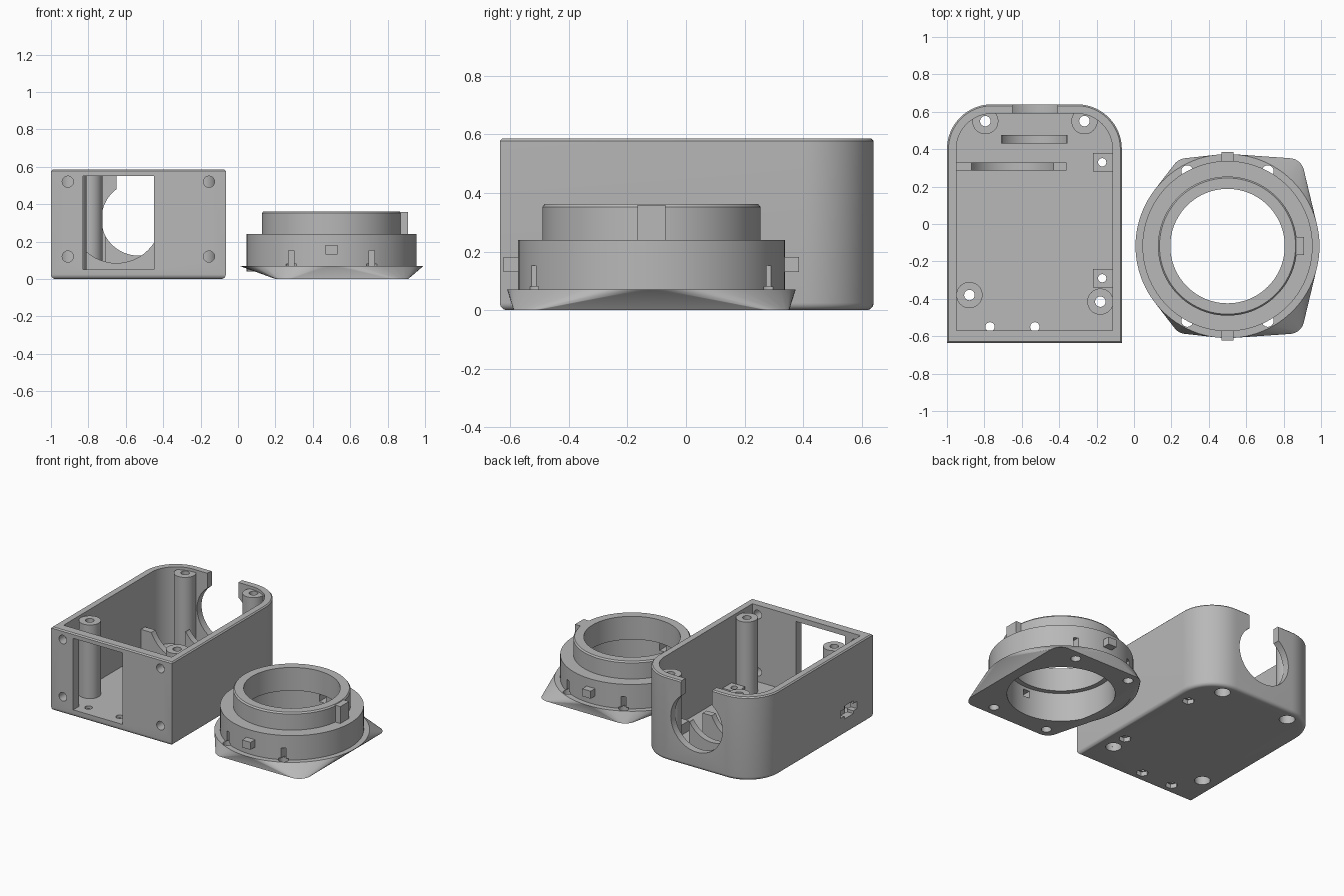
import bpy, bmesh
from math import sin, cos, pi, radians, asin
from mathutils import Matrix

cube = bpy.data.objects.get("Cube")
if cube:
    bpy.data.objects.remove(cube, do_unlink=True)

grey = bpy.data.materials.new("plain grey")
grey.use_nodes = True
grey.diffuse_color = (0.48, 0.48, 0.48, 1)
grey.node_tree.nodes["Principled BSDF"].inputs["Base Color"].default_value = grey.diffuse_color


def finish(name, bm):
    bmesh.ops.recalc_face_normals(bm, faces=bm.faces)
    mesh = bpy.data.meshes.new(name)
    bm.to_mesh(mesh)
    bm.free()
    mesh.materials.append(grey)
    obj = bpy.data.objects.new(name, mesh)
    bpy.context.collection.objects.link(obj)
    return obj


def loft(name, loops, closed=False):
    """Skin equal-length loops; cap the ends unless closed into a tube."""
    bm = bmesh.new()
    rows = [[bm.verts.new(p) for p in loop] for loop in loops]
    n = len(rows[0])
    pairs = list(zip(rows, rows[1:] + rows[:1])) if closed else list(zip(rows, rows[1:]))
    for a, b in pairs:
        for i in range(n):
            bm.faces.new((a[i], a[(i + 1) % n], b[(i + 1) % n], b[i]))
    if not closed:
        bm.faces.new(rows[0])
        bm.faces.new(rows[-1])
    return finish(name, bm)


def circle(cx, cy, r, z, n):
    return [(cx + r * cos(2 * pi * i / n), cy + r * sin(2 * pi * i / n), z) for i in range(n)]


def lathe(name, cx, cy, profile, n=32):
    return loft(name, [circle(cx, cy, r, z, n) for r, z in profile], closed=True)


def box(name, x0, x1, y0, y1, z0, z1):
    return loft(name, [[(x0, y0, z), (x1, y0, z), (x1, y1, z), (x0, y1, z)] for z in (z0, z1)])


def rod(name, x, y, r, z0, z1, n=24):
    return loft(name, [circle(x, y, r, z, n) for z in (z0, z1)])


def rod_y(name, x, z, r, y0, y1, n=24):
    return loft(name, [[(px, y, pz) for px, pz, _ in circle(x, z, r, 0, n)] for y in (y0, y1)])


def cut(target, cutters):
    """Subtract each cutter, then remove it."""
    bpy.context.view_layer.objects.active = target
    for c in cutters:
        c.hide_render = True
        mod = target.modifiers.new("cut", "BOOLEAN")
        mod.operation, mod.solver, mod.object = "DIFFERENCE", "EXACT", c
        bpy.ops.object.modifier_apply(modifier=mod.name)
        bpy.data.objects.remove(c, do_unlink=True)


# ---------- Housing ----------
X0, X1, Y0, Y1, H = -1.0, -0.065, -0.635, 0.64, 0.585


def outline(inset, z, front=None):
    """Square at the front, rounded at the two back corners."""
    r = 0.24 - inset
    x0, x1, y1 = X0 + inset, X1 - inset, Y1 - inset
    y0 = Y0 + (inset if front is None else front)
    pts = [(x0, y0, z), (x1, y0, z)]
    for cx, start in ((x1 - r, 0), (x0 + r, 90)):
        for i in range(17):
            a = radians(start + 90 * i / 16)
            pts.append((cx + r * cos(a), y1 - r + r * sin(a), z))
    return pts


F = 0.025
fillet = [(F * (1 - sin(a)), F * (1 - cos(a))) for a in (radians(15 * i) for i in range(7))]
shell = loft("housing_shell", [outline(i, z) for i, z in fillet]
             + [outline(0, H - 0.008), outline(0.008, H)])

posts = [(-0.795, 0.55), (-0.265, 0.55), (-0.88, -0.38), (-0.18, -0.415)]
bosses = [(-0.17, 0.33), (-0.17, -0.29)]
floor_holes = [(-0.77, -0.55), (-0.53, -0.55)]

cutters = [loft("cavity", [outline(0.05, z, 0.065) for z in (0.05, 0.8)]),
           box("front_window", -0.83, -0.45, -0.7, -0.5, 0.05, 0.55),
           rod_y("back_hole", -0.53, 0.32, 0.2, 0.56, 0.8, 64),
           box("back_slot", -0.65, -0.41, 0.56, 0.8, 0.33, 0.8),
           box("side_port", -1.1, -0.9, -0.46, -0.28, 0.13, 0.18),
           box("side_port_middle", -1.1, -0.9, -0.42, -0.32, 0.11, 0.2)]
cutters += [rod_y("front_screw", x, z, 0.03, -0.7, -0.5)
            for x in (-0.91, -0.155) for z in (0.12, 0.52)]
cutters += [rod("post_bore", x, y, 0.05, -0.1, 0.1) for x, y in posts]
for x, y in bosses + floor_holes:
    cutters += [rod("small_bore", x, y, 0.025, -0.1, 0.1),
                rod("nut_pocket", x, y, 0.04, -0.1, 0.03, 6)]
cut(shell, cutters)
parts = [shell]

# Screw posts with counterbored holes
for i, (x, y) in enumerate(posts):
    parts.append(lathe(f"screw_post_{i + 1}", x, y,
                       [(0.07, 0.03), (0.07, 0.565), (0.028, 0.565), (0.028, 0.12), (0.05, 0.12), (0.05, 0.03)]))

# Small square bosses beside the wall
for i, (x, y) in enumerate(bosses):
    b = box(f"square_boss_{i + 1}", x - 0.05, x + 0.06, y - 0.05, y + 0.05, 0.04, 0.12)
    cut(b, [rod("boss_bore", x, y, 0.022, -0.1, 0.3)])
    parts.append(b)


# Curved cradles across the floor
def cradle(name, x0, x1, y0, y1, cx, cz, r, half):
    a = asin(half / r)
    arc = [(cx + r * sin(t), cz - r * cos(t)) for t in (-a + 2 * a * i / 24 for i in range(25))]
    top = arc[0][1]
    pts = [(x0, 0.04), (x0, top)] + arc + [(x1, top), (x1, 0.04)]
    return loft(name, [[(x, y, z) for x, z in pts] for y in (y0, y1)])


parts.append(cradle("front_cradle", -0.955, -0.36, 0.285, 0.33, -0.65, 0.325, 0.24, 0.22))
parts.append(cradle("back_cradle", -0.71, -0.355, 0.43, 0.475, -0.5325, 0.325, 0.2, 0.172))

# ---------- Adapter ring ----------
CX, CY = 0.5, -0.118

# Flange: round on top, blending to a rounded square below
bm = bmesh.new()
for p in circle(CX, CY, 0.492, 0.07, 96):
    bm.verts.new(p)
R = 0.08
for sx, ex in ((-1, 0.3), (1, 0.41)):
    for sy in (-1, 1):
        for i in range(9):
            a = radians(90 * i / 8)
            bm.verts.new((CX + sx * (ex - R + R * cos(a)), CY + sy * (0.47 - R + R * sin(a)), 0))
hull = bmesh.ops.convex_hull(bm, input=bm.verts)
bmesh.ops.delete(bm, geom=hull["geom_interior"], context="VERTS")
bmesh.ops.dissolve_limit(bm, angle_limit=radians(0.5), verts=bm.verts, edges=bm.edges)
flange = finish("ring_flange", bm)

body = lathe("ring_body", CX, CY,
             [(0.34, 0.04), (0.455, 0.04), (0.455, 0.24), (0.372, 0.24), (0.372, 0.352),
              (0.364, 0.362), (0.306, 0.362), (0.306, 0.2), (0.34, 0.2)], 96)

corners = [(CX + sx * 0.215, CY + sy * 0.4) for sx in (-1, 1) for sy in (-1, 1)]
cut(flange, [rod("bore", CX, CY, 0.34, -0.1, 0.2, 96)]
    + [rod("screw", x, y, 0.032, -0.1, 0.2) for x, y in corners])
cut(body, [rod("screw", x, y, 0.032, 0, 0.08) for x, y in corners]
    + [box("slot", x - 0.014, x + 0.014, y - 0.12, y + 0.12, 0.06, 0.153) for x, y in corners]
    + [box("pocket", CX - 0.025, CX + 0.025, CY + s * 0.36 - 0.06, CY + s * 0.36 + 0.06, 0.13, 0.18)
       for s in (-1, 1)])
parts += [flange, body]

# Locking nubs and the key tab
for name, s in (("front_nub", -1), ("back_nub", 1)):
    y = CY + s * 0.47
    parts.append(box(name, CX - 0.033, CX + 0.033, y - 0.034, y + 0.034, 0.13, 0.182))
parts.append(box("key_tab", 0.85, 0.908, CY - 0.048, CY + 0.048, 0.235, 0.358))

# Smooth curved faces, keep corners crisp
for o in bpy.context.selected_objects:
    o.select_set(False)
for o in parts:
    o.select_set(True)
bpy.context.view_layer.objects.active = shell
bpy.ops.object.shade_smooth_by_angle(angle=radians(30))
